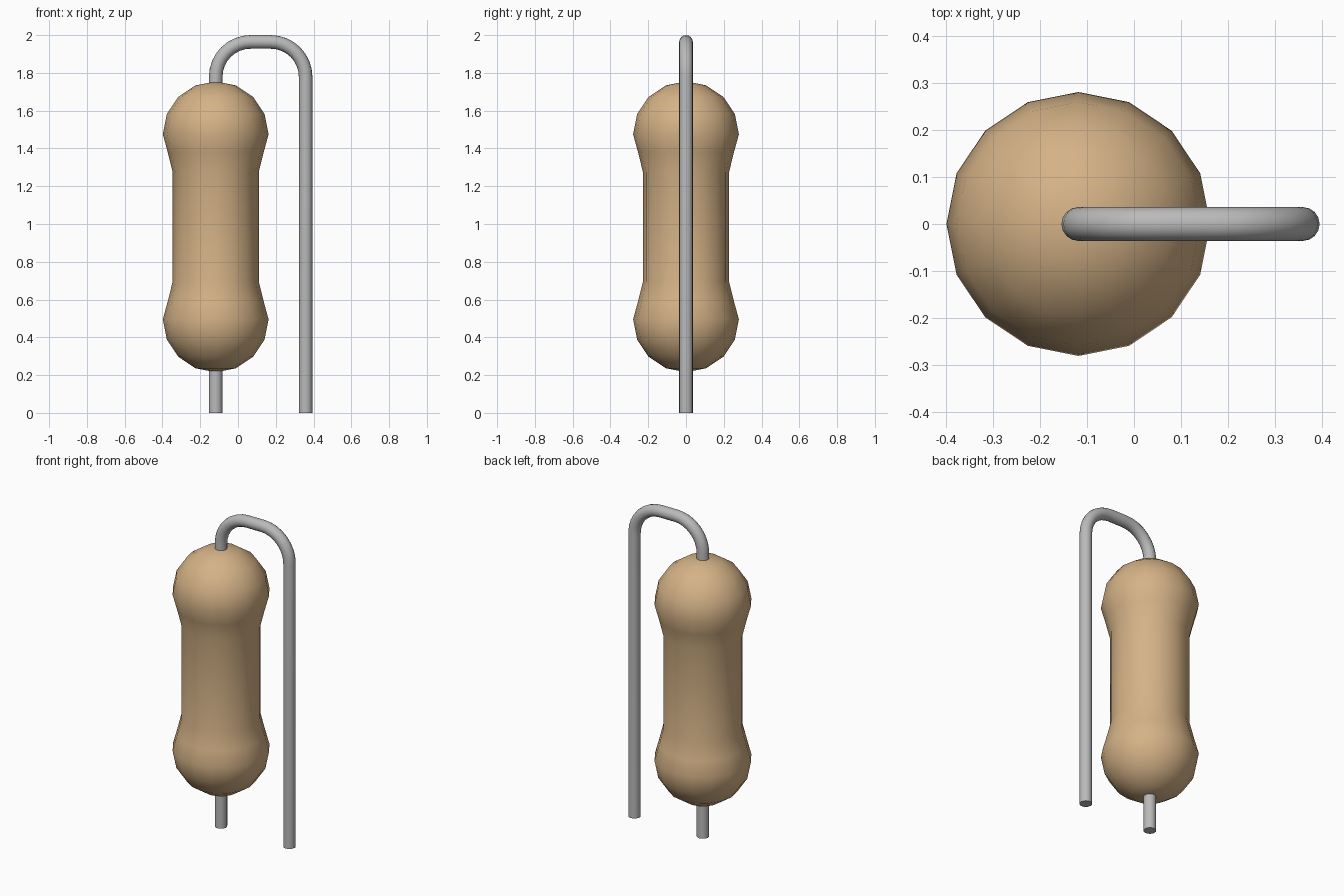
import bpy, bmesh, math

cube = bpy.data.objects.get("Cube")
if cube:
    bpy.data.objects.remove(cube, do_unlink=True)

AXIS_X = -0.118      # body axis
LEG_X = 0.358        # folded-over leg
MID_Z = 0.985        # mid height of the body
BULB_R, NECK_R, WIRE_R = 0.28, 0.228, 0.036


def material(name, rgb):
    m = bpy.data.materials.new(name)
    m.use_nodes = True
    m.diffuse_color = (*rgb, 1)
    m.node_tree.nodes["Principled BSDF"].inputs["Base Color"].default_value = (*rgb, 1)
    return m


tan = material("tan ceramic", (0.66, 0.445, 0.24))
grey = material("grey metal", (0.49, 0.49, 0.49))


def smooth(obj, angle):
    bpy.ops.object.select_all(action='DESELECT')
    obj.select_set(True)
    bpy.context.view_layer.objects.active = obj
    bpy.ops.object.shade_smooth_by_angle(angle=math.radians(angle))


# Body: half profile (radius, height from the middle), mirrored and lathed
bulb_z = 0.49
half = [(NECK_R, 0.29), (0.254, 0.395)]
half += [(BULB_R * math.cos(math.radians(a)), bulb_z + BULB_R * math.sin(math.radians(a)))
         for a in (0, 22.5, 45, 67.5, 90)]
half[-1] = (0.0, half[-1][1])
profile = [(r, -z) for r, z in reversed(half)] + half

bm = bmesh.new()
verts = [bm.verts.new((r, 0, z)) for r, z in profile]
edges = [bm.edges.new(pair) for pair in zip(verts, verts[1:])]
bmesh.ops.spin(bm, geom=verts + edges, cent=(0, 0, 0), axis=(0, 0, 1),
               angle=math.tau, steps=16, use_duplicate=False)
bmesh.ops.remove_doubles(bm, verts=bm.verts[:], dist=1e-4)
bmesh.ops.recalc_face_normals(bm, faces=bm.faces[:])
mesh = bpy.data.meshes.new("resistor_body")
bm.to_mesh(mesh)
bm.free()
mesh.materials.append(tan)
body = bpy.data.objects.new("resistor_body", mesh)
body.location = (AXIS_X, 0, MID_Z)
bpy.context.collection.objects.link(body)
smooth(body, 40)

# Wire: one path up through the body, over the top and down to the ground
BEND = 0.185
TOP_Z = 2 - WIRE_R
path = [(AXIS_X, 0)]
for cx, start in ((AXIS_X + BEND, 180), (LEG_X - BEND, 90)):
    for i in range(9):
        a = math.radians(start - 90 * i / 8)
        path.append((cx + BEND * math.cos(a), TOP_Z - BEND + BEND * math.sin(a)))
path.append((LEG_X, 0))

curve = bpy.data.curves.new("wire_lead", 'CURVE')
curve.dimensions = '3D'
curve.bevel_depth = WIRE_R
curve.bevel_resolution = 6
curve.use_fill_caps = True
spline = curve.splines.new('POLY')
spline.points.add(len(path) - 1)
for p, (x, z) in zip(spline.points, path):
    p.co = (x, 0, z, 1)
curve.materials.append(grey)
wire = bpy.data.objects.new("wire_lead", curve)
bpy.context.collection.objects.link(wire)
bpy.ops.object.select_all(action='DESELECT')
wire.select_set(True)
bpy.context.view_layer.objects.active = wire
bpy.ops.object.convert(target='MESH')
smooth(bpy.context.view_layer.objects.active, 40)
